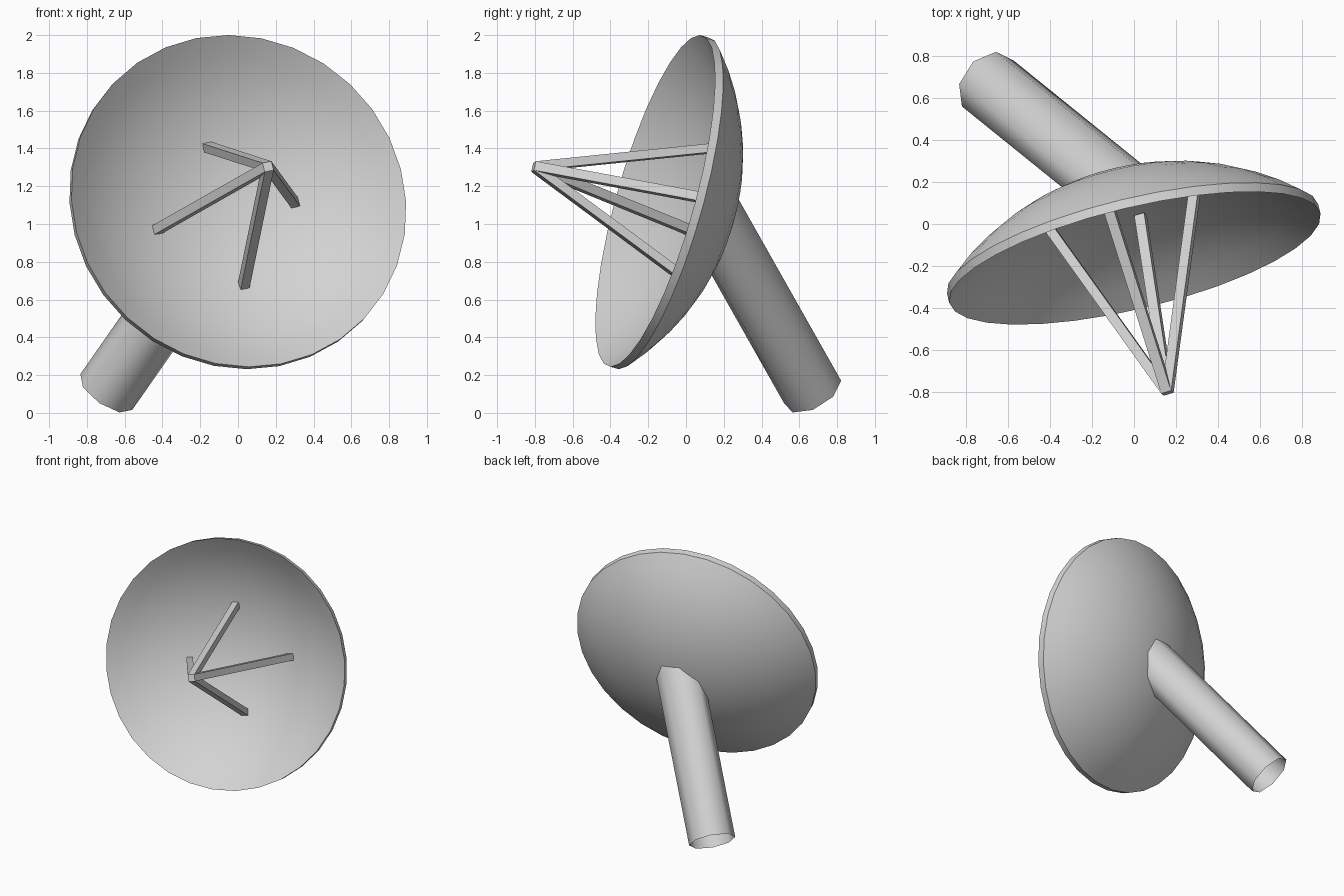
import bpy, bmesh
from math import sin, cos, asin, tau, radians
from mathutils import Vector, Matrix

cube = bpy.data.objects.get("Cube")
if cube:
    bpy.data.objects.remove(cube)

# One pale grey for everything
grey = bpy.data.materials.new("pale_grey")
grey.use_nodes = True
colour = (0.65, 0.65, 0.65, 1)
grey.diffuse_color = colour
grey.node_tree.nodes["Principled BSDF"].inputs["Base Color"].default_value = colour

# Dish frame: local z is the direction the dish faces, z = 0 is the rim
RADIUS, DEPTH, THICKNESS = 0.911, 0.362, 0.046
SEGMENTS, RINGS = 32, 8
CURVE = (RADIUS ** 2 + DEPTH ** 2) / (2 * DEPTH)  # radius of the sphere the bowl is cut from
facing = Vector((0.226, -0.937, 0.265)).normalized()
side = Vector((0.368, 0.106, 0.0725))
side = (side - facing * side.dot(facing)).normalized()
up = facing.cross(side)
frame = Matrix((side, up, facing)).transposed().to_4x4()
frame.translation = (0.004, -0.163, 1.122)


def finish(name, bm, matrix=None, smooth=False):
    """Turn a bmesh into a named, coloured object."""
    if matrix:
        bm.transform(matrix)
    bmesh.ops.recalc_face_normals(bm, faces=bm.faces)
    mesh = bpy.data.meshes.new(name)
    bm.to_mesh(mesh)
    bm.free()
    mesh.materials.append(grey)
    for face in mesh.polygons:
        face.use_smooth = smooth
    if smooth:
        mesh.set_sharp_from_angle(angle=radians(46))
    obj = bpy.data.objects.new(name, mesh)
    bpy.context.collection.objects.link(obj)
    return obj


def bridge(bm, lower, upper):
    """Join two closed loops of vertices with quads."""
    n = len(lower)
    for i in range(n):
        j = (i + 1) % n
        bm.faces.new((lower[i], lower[j], upper[j], upper[i]))


def bowl(bm, offset):
    """Add a spherical cap pushed back by offset; return its rim loop."""
    rings = []
    for k in range(RINGS):
        a = asin(RADIUS / CURVE) * (1 - k / RINGS)
        r, z = CURVE * sin(a), CURVE - DEPTH - CURVE * cos(a) - offset
        rings.append([bm.verts.new((r * cos(tau * i / SEGMENTS), r * sin(tau * i / SEGMENTS), z))
                      for i in range(SEGMENTS)])
    for outer, inner in zip(rings, rings[1:]):
        bridge(bm, outer, inner)
    centre = bm.verts.new((0, 0, -DEPTH - offset))
    for i in range(SEGMENTS):
        bm.faces.new((rings[-1][i], rings[-1][(i + 1) % SEGMENTS], centre))
    return rings[0]


# Dish: inner and outer bowls joined by a short straight wall
bm = bmesh.new()
bridge(bm, bowl(bm, 0), bowl(bm, THICKNESS))
finish("dish", bm, frame, smooth=True)

# Feed struts: four slanted square bars meeting in front of the dish
HALF = 0.025
corners = [(-HALF, -HALF), (HALF, -HALF), (HALF, HALF), (-HALF, HALF)]
for k, name in enumerate(("left", "top", "right", "bottom")):
    cx, cy = 0.387 * cos(tau * k / 4), 0.387 * sin(tau * k / 4)
    bm = bmesh.new()
    foot = [bm.verts.new((cx + x, cy + y, -0.305)) for x, y in corners]
    tip = [bm.verts.new((x, y, 0.687)) for x, y in corners]
    bridge(bm, foot, tip)
    bm.faces.new(foot)
    bm.faces.new(tip)
    finish(name + "_strut", bm, frame)

# Mast: open eight-sided tube, trimmed where it meets the dish's back
base = Vector((-0.697, 0.67, 0.111))
axis = Vector((0.52, -0.42, 0.743)).normalized()
across = Vector((0.073, -0.107, -0.102))
across = (across - axis * across.dot(axis)).normalized()
third = axis.cross(across)
sphere_centre = frame @ Vector((0, 0, CURVE - DEPTH - THICKNESS))
bm = bmesh.new()
bottom, top = [], []
for i in range(8):
    p = base + 0.167 * (across * cos(tau * i / 8) + third * sin(tau * i / 8))
    # Distance along the axis to the sphere of the outer bowl
    o = p - sphere_centre
    b = o.dot(axis)
    t = -b - (b * b - o.dot(o) + CURVE ** 2) ** 0.5
    bottom.append(bm.verts.new(p))
    top.append(bm.verts.new(p + axis * t))
bridge(bm, bottom, top)
finish("mast", bm, smooth=True)
